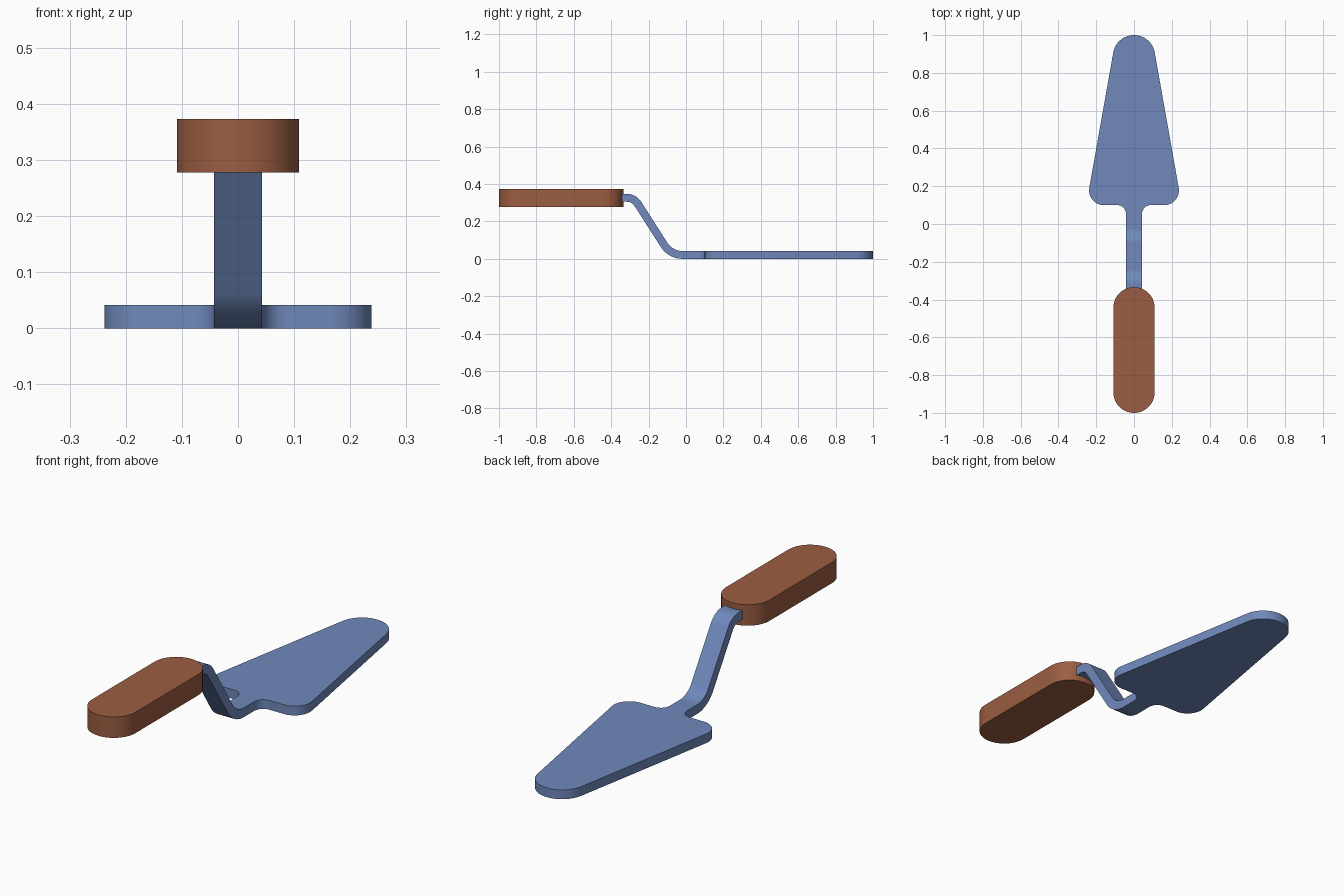
import bpy, bmesh, math
from mathutils import Vector

if "Cube" in bpy.data.objects:
    bpy.data.objects.remove(bpy.data.objects["Cube"])


def material(name, rgb):
    m = bpy.data.materials.new(name)
    m.diffuse_color = (*rgb, 1)
    m.use_nodes = True
    m.node_tree.nodes["Principled BSDF"].inputs["Base Color"].default_value = m.diffuse_color
    return m


def rounded(corners, steps=14):
    """Closed outline from (u, v, radius) corners, each replaced by a tangent arc."""
    out = []
    n = len(corners)
    for i, (u, v, r) in enumerate(corners):
        p = Vector((u, v))
        if r == 0:
            out.append(p)
            continue
        a = (Vector(corners[i - 1][:2]) - p).normalized()
        b = (Vector(corners[(i + 1) % n][:2]) - p).normalized()
        half = a.angle(b) / 2
        centre = p + (a + b).normalized() * (r / math.sin(half))
        start = p + a * (r / math.tan(half)) - centre
        end = p + b * (r / math.tan(half)) - centre
        sweep = math.pi - 2 * half
        for k in range(steps + 1):
            t = k / steps
            out.append(centre + (start * math.sin((1 - t) * sweep)
                                 + end * math.sin(t * sweep)) / math.sin(sweep))
    return out


def prism(bm, outline, place, lo, hi):
    """Extrude an outline between two depths; place maps (u, v, depth) to xyz."""
    rings = [[bm.verts.new(place(p.x, p.y, d)) for p in outline] for d in (lo, hi)]
    for ring in rings:
        bm.faces.new(ring)
    n = len(outline)
    for i in range(n):
        j = (i + 1) % n
        bm.faces.new((rings[0][i], rings[0][j], rings[1][j], rings[1][i]))


def finish(bm, name, mat):
    bmesh.ops.remove_doubles(bm, verts=bm.verts, dist=1e-4)
    bmesh.ops.recalc_face_normals(bm, faces=bm.faces)
    me = bpy.data.meshes.new(name)
    bm.to_mesh(me)
    bm.free()
    me.materials.append(mat)
    ob = bpy.data.objects.new(name, me)
    bpy.context.collection.objects.link(ob)
    bpy.ops.object.select_all(action='DESELECT')
    ob.select_set(True)
    bpy.context.view_layer.objects.active = ob
    bpy.ops.object.shade_smooth_by_angle(angle=math.radians(30))


def flat(u, v, d):
    return (u, v, d)


def upright(u, v, d):
    return (d, u, v)


steel = material("blue steel", (0.16, 0.25, 0.50))
wood = material("red brown wood", (0.33, 0.11, 0.054))

THICK, NECK, SEAM = 0.042, 0.043, 0.05

# Blade: tapered plate with rounded tip, shoulders and a short neck stub
half = [(0.0935, 1.0, 0.111), (0.253, 0.10, 0.078), (NECK, 0.10, 0.045), (NECK, SEAM, 0)]
outline = half + [(-x, y, r) for x, y, r in reversed(half)]
bm = bmesh.new()
prism(bm, rounded(outline), flat, 0, THICK)

# Neck: flat strip cranked up to the handle, side profile extruded in x
strip = [(SEAM, 0, 0), (-0.0945, 0, 0.136), (-0.2895, 0.305, 0.049), (-0.36, 0.305, 0),
         (-0.36, 0.347, 0), (-0.2665, 0.347, 0.091), (-0.0715, THICK, 0.094), (SEAM, THICK, 0)]
prism(bm, rounded(strip), upright, -NECK, NECK)

# Drop the hidden faces where neck and blade meet, then weld
seam = [f for f in bm.faces if all(abs(v.co.y - SEAM) < 1e-5 for v in f.verts)]
bmesh.ops.delete(bm, geom=seam, context='FACES')
finish(bm, "blade_and_neck", steel)

# Handle: thick slab with round ends
W, R = 0.109, 0.1085
bm = bmesh.new()
prism(bm, rounded([(W, -0.334, R), (W, -1, R), (-W, -1, R), (-W, -0.334, R)]),
      flat, 0.278, 0.373)
finish(bm, "handle", wood)
